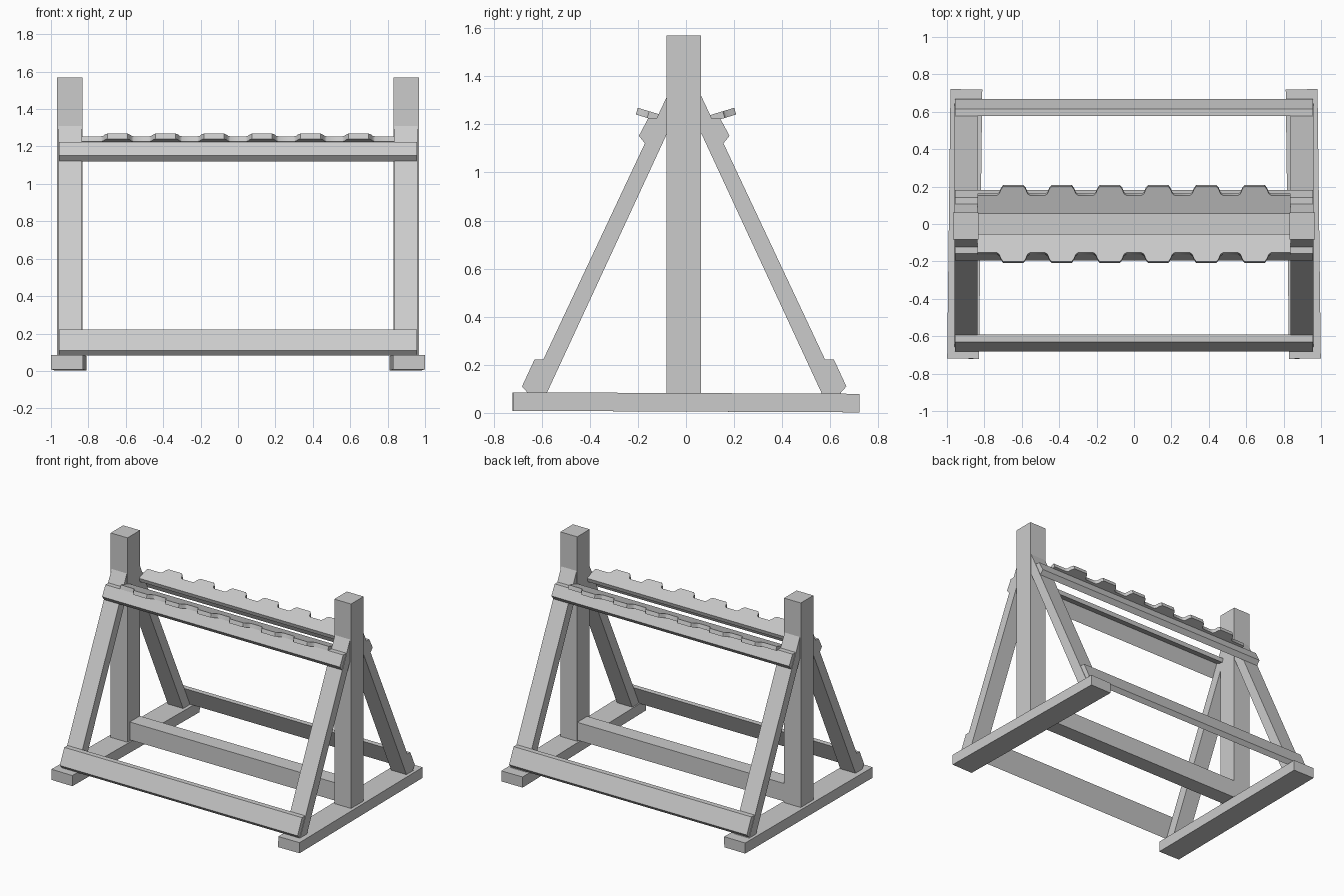
import bpy, bmesh
from math import radians
from mathutils import Vector, Matrix

if "Cube" in bpy.data.objects:
    bpy.data.objects.remove(bpy.data.objects["Cube"])

MID = -0.0075  # y of the frame's front/back symmetry plane


def extrude(name, ring, offset):
    """Closed solid from a ring of 3D points swept along an offset."""
    bm = bmesh.new()
    face = bm.faces.new([bm.verts.new(p) for p in ring])
    res = bmesh.ops.extrude_face_region(bm, geom=[face], use_keep_orig=True)
    bmesh.ops.translate(bm, vec=offset,
                        verts=[g for g in res["geom"] if isinstance(g, bmesh.types.BMVert)])
    bmesh.ops.recalc_face_normals(bm, faces=bm.faces)
    me = bpy.data.meshes.new(name)
    bm.to_mesh(me)
    bm.free()
    ob = bpy.data.objects.new(name, me)
    bpy.context.collection.objects.link(ob)
    return ob


def prism(name, yz, x0, x1):
    return extrude(name, [(x0, y, z) for y, z in yz], Vector((x1 - x0, 0, 0)))


def box(name, center, size):
    x, y, z = (s / 2 for s in size)
    ob = extrude(name, [(-x, -y, -z), (-x, y, -z), (-x, y, z), (-x, -y, z)],
                 Vector((2 * x, 0, 0)))
    ob.location = center
    return ob


def flip(yz, back):
    return [(2 * MID - y, z) for y, z in yz] if back else yz


# Profiles seen from the side (front half)
BRACE = [(-0.66, 0.08), (-0.58, 0.08), (-0.075, 1.17), (-0.075, 1.325)]
LOW_RAIL = [(-0.682, 0.11), (-0.657, 0.082), (-0.592, 0.222), (-0.63, 0.222)]
TOP_RAIL = [(-0.196, 1.152), (-0.17, 1.12), (-0.122, 1.225), (-0.157, 1.225)]

# Feet, posts and slanted braces on each end
for s, side in ((-1, "left"), (1, "right")):
    foot = box("foot_" + side, (s * 0.905, 0, 0.044), (0.17, 1.44, 0.077))
    foot.rotation_euler = (radians(-0.25), 0, radians(s * 0.7))
    box("post_" + side, (s * 0.9, -0.01, 0.825), (0.135, 0.144, 1.49))
    for back in (False, True):
        prism(f"{'back' if back else 'front'}_brace_{side}",
              flip(BRACE, back), s * 0.837, s * 0.96)

# Centre beam near the floor
box("bottom_beam", (0, 0.003, 0.155), (1.68, 0.115, 0.13))

# Scalloped outer edge of a shelf: (x, distance from inner edge)
TOOTH = [(-0.088, 0), (-0.076, 0.008), (-0.066, 0.034), (-0.054, 0.049),
         (0.054, 0.049), (0.066, 0.034), (0.076, 0.008), (0.088, 0)]
edge = [(-0.837, 0.105)]
for i in range(6):
    edge += [((i - 2.5) * 0.258 + x, 0.105 + d) for x, d in TOOTH]
edge += [(0.837, 0.105), (0.837, 0), (-0.837, 0)]

for back, label in ((False, "front"), (True, "back")):
    # Long rails laid over the braces
    prism(label + "_lower_rail", flip(LOW_RAIL, back), -0.957, 0.957)
    prism(label + "_upper_rail", flip(TOP_RAIL, back), -0.957, 0.957)
    # Tilted shelf with teeth, rising outwards
    s = 1 if back else -1
    out = Vector((0, s * 0.957, 0.29))
    down = Vector((0, s * 0.29, -0.957)) * 0.029
    base = Vector((0, s * 0.053, 1.224))
    shelf = extrude(label + "_toothed_shelf",
                    [base + Vector((x, 0, 0)) + out * v for x, v in edge], down)
    bpy.ops.object.select_all(action='DESELECT')
    shelf.select_set(True)
    bpy.context.view_layer.objects.active = shelf
    bpy.ops.object.shade_smooth_by_angle(angle=radians(40))
